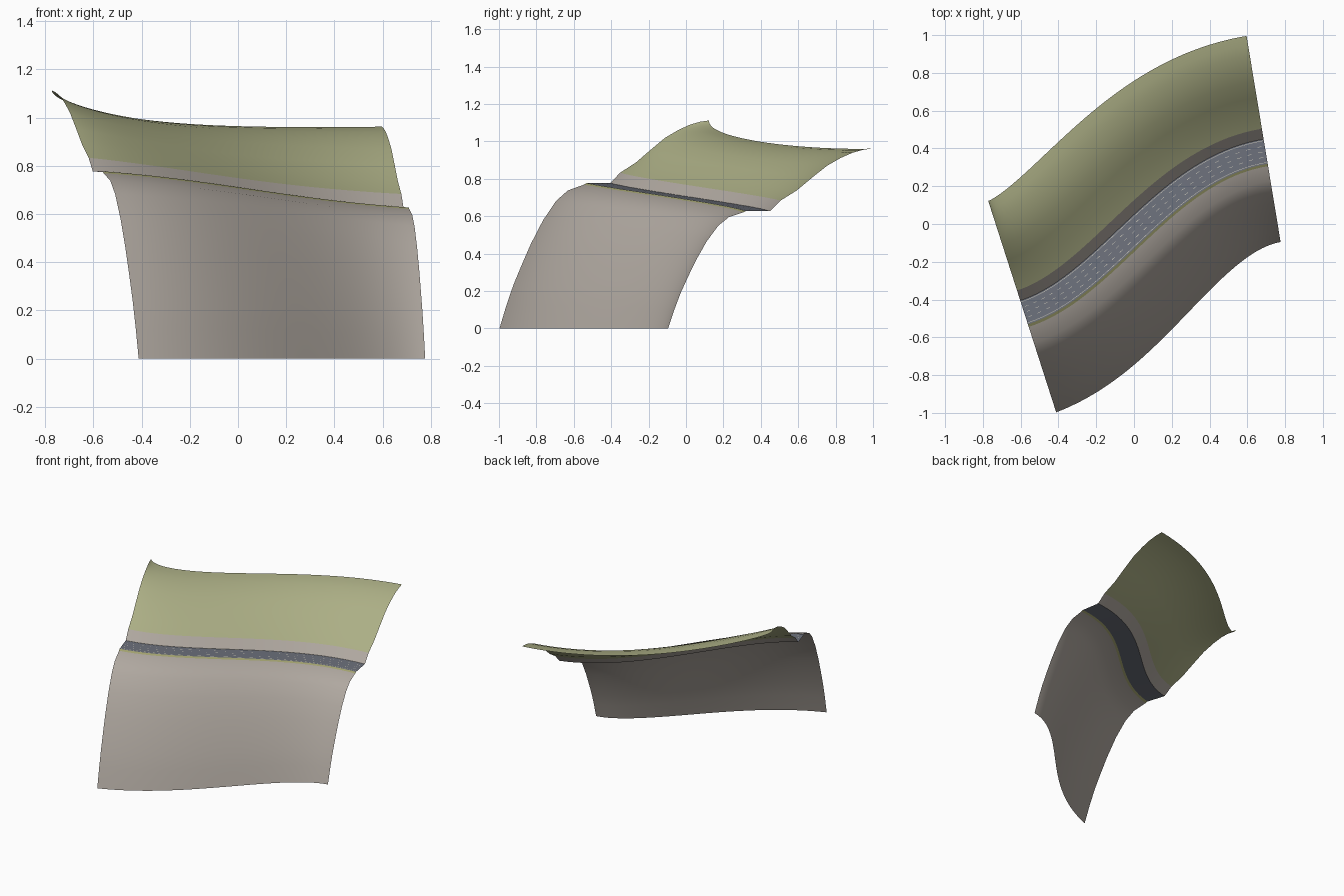
import bpy
import math
from mathutils import Vector

cube = bpy.data.objects.get("Cube")
if cube:
    bpy.data.objects.remove(cube, do_unlink=True)


def material(name, rgb):
    m = bpy.data.materials.new(name)
    m.use_nodes = True
    m.diffuse_color = (*rgb, 1)
    m.node_tree.nodes["Principled BSDF"].inputs["Base Color"].default_value = (*rgb, 1)
    return m


GRASS = material("olive grass", (0.41, 0.425, 0.235))
STONE = material("warm stone", (0.43, 0.39, 0.35))
ASPHALT = material("blue grey asphalt", (0.155, 0.168, 0.205))
VERGE = material("dry verge", (0.36, 0.36, 0.16))
PAINT = material("pale line paint", (0.60, 0.58, 0.50))

# Road centreline: one S-shaped bezier, falling gently from left to right
START, END = Vector((-0.582, -0.468)), Vector((0.697, 0.384))
C1 = START + 0.46 * Vector((0.952, 0.306))
C2 = END - 0.55 * Vector((0.987, 0.163))
HALF_ROAD = 0.066
STEPS = 40


def centre(t):
    u = 1 - t
    return u**3 * START + 3 * u * u * t * C1 + 3 * u * t * t * C2 + t**3 * END


def side(t):
    u = 1 - t
    d = u * u * (C1 - START) + 2 * u * t * (C2 - C1) + t * t * (END - C2)
    return Vector((-d.y, d.x)).normalized()


def road_height(t):
    ease = t * t * (3 - 2 * t)
    return 0.777 - 0.15 * (0.7 * t + 0.3 * ease)


def place(t, offset, z):
    p = centre(t) + side(t) * offset
    return (p.x, p.y, z)


def sweep(name, section, mat, spans=((0, 1),), steps=STEPS):
    """Sweep section(t) -> [(offset, z), ...] along each span of the path."""
    verts, faces = [], []
    for a, b in spans:
        base = len(verts)
        for i in range(steps + 1):
            t = a + (b - a) * i / steps
            row = section(t)
            verts += [place(t, s, z) for s, z in row]
        n = len(row)
        for i in range(steps):
            for j in range(n - 1):
                k = base + i * n + j
                faces.append((k, k + n, k + n + 1, k + 1))
    mesh = bpy.data.meshes.new(name)
    mesh.from_pydata(verts, [], faces)
    mesh.materials.append(mat)
    for p in mesh.polygons:
        p.use_smooth = True
    obj = bpy.data.objects.new(name, mesh)
    bpy.context.collection.objects.link(obj)


def flat_strip(s0, s1, lift=0.0):
    return lambda t: [(s0, road_height(t) + lift), (s1, road_height(t) + lift)]


# Cliff below the road: (share of width, share of drop), outer foot first
CLIFF = [(1, 1), (0.92, 0.84), (0.84, 0.70), (0.74, 0.555), (0.64, 0.418),
         (0.5, 0.255), (0.35, 0.122), (0.215, 0.05), (0.03, 0.01)]


def cliff_section(t):
    width = 0.49 - 0.07 * t * (2 - t)
    return [(-HALF_ROAD - f * width, road_height(t) * (1 - d)) for f, d in CLIFF]


def verge_section(t):
    return [cliff_section(t)[-1], (-HALF_ROAD, road_height(t))]


# Hill above the road: (offset, rise), a little lower mid-way
HILL = [(0.122, 0.056), (0.21, 0.11), (0.29, 0.176), (0.375, 0.243),
        (0.45, 0.285), (0.515, 0.313), (0.57, 0.328), (0.62, 0.335)]


def hill_section(t):
    dip = 0.13 * math.sin(math.pi * t)
    return [(s, road_height(t) + r * (1 - dip * (r - 0.056) / 0.279)) for s, r in HILL]


def bank_section(t):
    return [(HALF_ROAD, road_height(t)), hill_section(t)[0]]


sweep("lower_cliff", cliff_section, STONE)
sweep("upper_hill", hill_section, GRASS)
sweep("upper_bank", bank_section, STONE)
sweep("road", flat_strip(-HALF_ROAD, HALF_ROAD), ASPHALT)
sweep("verge", verge_section, VERGE)

# Painted lines: solid at both edges, dashed between the lanes
LINE = 0.0012
for label, s in (("lower", -0.058), ("upper", 0.058)):
    sweep(label + "_edge_line", flat_strip(s - LINE, s + LINE, 0.002), PAINT)

DASHES = 28
spans = [((i + 0.3) / DASHES, (i + 0.7) / DASHES) for i in range(DASHES)]
for label, s in (("lower", -0.029), ("middle", 0.0), ("upper", 0.029)):
    sweep(label + "_lane_dashes", flat_strip(s - LINE, s + LINE, 0.002), PAINT, spans, 2)
